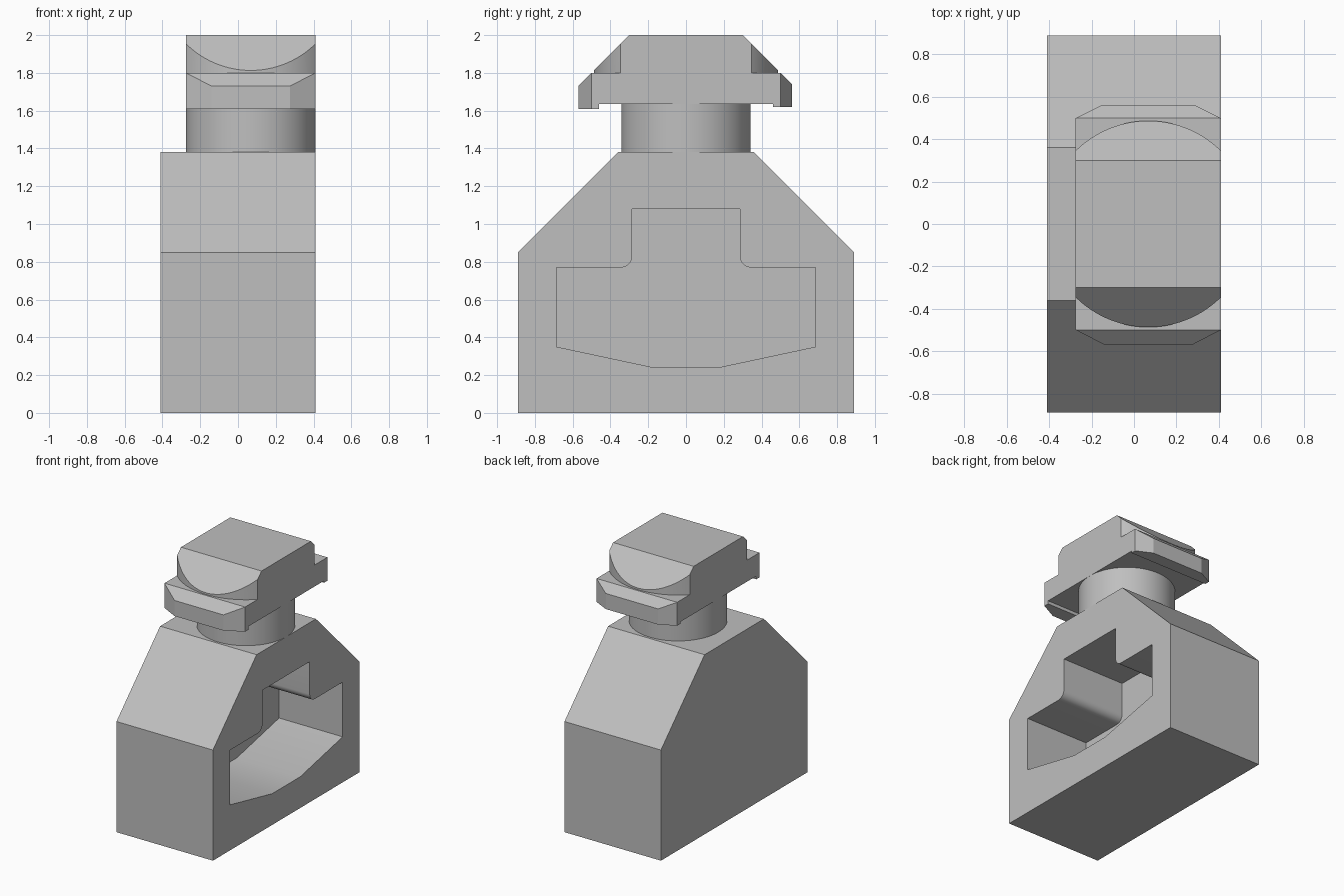
import bpy, bmesh
from math import sin, cos, pi, asin, radians
from mathutils import Vector

cube = bpy.data.objects.get("Cube")
if cube:
    bpy.data.objects.remove(cube, do_unlink=True)

grey = bpy.data.materials.new("plain grey")
grey.use_nodes = True
grey.diffuse_color = (0.52, 0.52, 0.52, 1)
bsdf = next(n for n in grey.node_tree.nodes if n.type == 'BSDF_PRINCIPLED')
bsdf.inputs["Base Color"].default_value = grey.diffuse_color

LEFT, RIGHT = -0.275, 0.41          # sides of the head
MID, HALF = (LEFT + RIGHT) / 2, (RIGHT - LEFT) / 2


def prism(name, points, axis, low, high):
    """Extrude a flat outline: (y, z) along x, or (x, y) along z."""
    bm = bmesh.new()
    place = (lambda p: (low, *p)) if axis == 'X' else (lambda p: (*p, low))
    face = bm.faces.new([bm.verts.new(place(p)) for p in points])
    step = Vector((high - low, 0, 0)) if axis == 'X' else Vector((0, 0, high - low))
    top = bmesh.ops.extrude_face_region(bm, geom=[face])["geom"]
    bmesh.ops.translate(bm, vec=step,
                        verts=[v for v in top if isinstance(v, bmesh.types.BMVert)])
    bmesh.ops.recalc_face_normals(bm, faces=bm.faces)
    mesh = bpy.data.meshes.new(name)
    bm.to_mesh(mesh)
    bm.free()
    mesh.materials.append(grey)
    obj = bpy.data.objects.new(name, mesh)
    bpy.context.collection.objects.link(obj)
    return obj


def select(obj):
    bpy.ops.object.select_all(action='DESELECT')
    obj.select_set(True)
    bpy.context.view_layer.objects.active = obj


def combine(obj, tool, operation):
    mod = obj.modifiers.new("cut", 'BOOLEAN')
    mod.operation, mod.object, mod.solver = operation, tool, 'EXACT'
    select(obj)
    bpy.ops.object.modifier_apply(modifier=mod.name)
    bpy.data.objects.remove(tool, do_unlink=True)


def smooth(obj):
    select(obj)
    bpy.ops.object.shade_smooth_by_angle(angle=radians(25))


def arc(cx, cy, radius, start, end, count):
    return [(cx + radius * cos(start + (end - start) * i / count),
             cy + radius * sin(start + (end - start) * i / count))
            for i in range(count + 1)]


def mirrored(half):
    """Close an outline by mirroring it in its first coordinate."""
    return half + [(-a, b) for a, b in reversed(half)]


# Body: block with sloped shoulders
body = prism("body", mirrored([(0.89, 0), (0.89, 0.85), (0.36, 1.38)]),
             'X', -0.41, 0.41)

# Pocket: T-shaped recess in the left side, with rounded inner corners
pocket = mirrored([(0.17, 0.24), (0.685, 0.35), (0.685, 0.77)]
                  + arc(0.345, 0.83, 0.06, -pi / 2, -pi, 8)
                  + [(0.285, 1.08)])
combine(body, prism("pocket_cutter", pocket, 'X', -0.13, 0.5), 'DIFFERENCE')
smooth(body)

# Neck: round post between body and head
neck = prism("neck", arc(MID, 0, HALF, 0, 2 * pi, 96)[:-1], 'Z', 1.37, 1.635)
smooth(neck)

# Head flange: sloped rim with clipped corners and small lips below its ends
flange = prism("head_flange",
               [(-0.5, 1.8), (0.5, 1.8), (0.6, 1.7), (0.6, 1.62), (0.46, 1.62),
                (0.46, 1.635), (-0.46, 1.635), (-0.46, 1.61), (-0.6, 1.61),
                (-0.6, 1.7)], 'X', -0.5, 0.6)
plan = [(LEFT, -0.5), (-0.14, -0.57), (0.275, -0.57), (RIGHT, -0.5),
        (RIGHT, 0.5), (0.29, 0.56), (-0.155, 0.56), (LEFT, 0.5)]
combine(flange, prism("flange_plan", plan, 'Z', 1.5, 1.9), 'INTERSECT')

# Head cap: sloped ends trimmed by a large round
cap = prism("head_cap", mirrored([(0.5, 1.8), (0.3, 2.0)]), 'X', -0.5, 0.6)
radius = 0.487
swing = asin(HALF / radius)
plan = (arc(MID, 0, radius, pi / 2 - swing, pi / 2 + swing, 40)
        + arc(MID, 0, radius, 1.5 * pi - swing, 1.5 * pi + swing, 40))
combine(cap, prism("cap_plan", plan, 'Z', 1.7, 2.1), 'INTERSECT')
smooth(cap)
